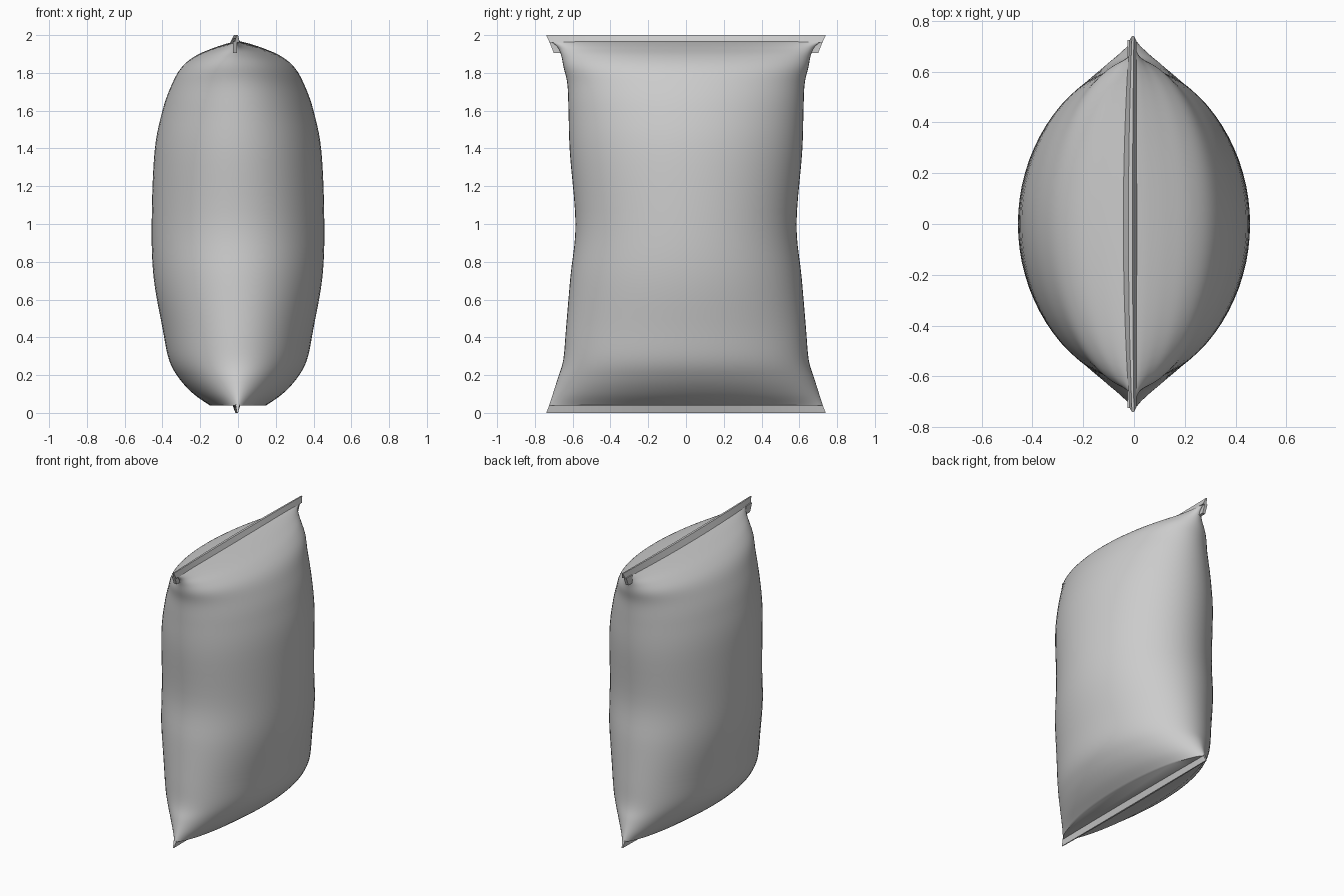
import bpy, bmesh, math

if "Cube" in bpy.data.objects:
    bpy.data.objects.remove(bpy.data.objects["Cube"])

film = bpy.data.materials.new("light grey film")
film.diffuse_color = (0.6, 0.6, 0.6, 1)
film.use_nodes = True
film.node_tree.nodes["Principled BSDF"].inputs["Base Color"].default_value = film.diffuse_color


def finish(name, bm, angle):
    bmesh.ops.recalc_face_normals(bm, faces=bm.faces)
    me = bpy.data.meshes.new(name)
    bm.to_mesh(me)
    bm.free()
    me.materials.append(film)
    ob = bpy.data.objects.new(name, me)
    bpy.context.collection.objects.link(ob)
    bpy.ops.object.select_all(action='DESELECT')
    ob.select_set(True)
    bpy.context.view_layer.objects.active = ob
    bpy.ops.object.shade_smooth_by_angle(angle=math.radians(angle))
    return ob


def catmull(keys, steps):
    out = []
    pts = [keys[0]] + keys + [keys[-1]]
    for i in range(1, len(pts) - 2):
        for s in range(steps):
            t = s / steps
            out.append([0.5 * (2*b + (c-a)*t + (2*a-5*b+4*c-d)*t*t + (3*b-a-3*c+d)*t**3)
                        for a, b, c, d in zip(*pts[i-1:i+3])])
    return out + [list(keys[-1])]


# Pillow body: z, half depth (x), half width (y), edge sharpness
keys = [(0.04, 0.15, 0.725, 0.66), (0.10, 0.235, 0.705, 0.60), (0.18, 0.31, 0.68, 0.55),
        (0.28, 0.365, 0.65, 0.5), (0.45, 0.40, 0.635, 0.5), (0.72, 0.447, 0.612, 0.5),
        (1.0, 0.457, 0.585, 0.5), (1.38, 0.442, 0.615, 0.5), (1.6, 0.40, 0.622, 0.5),
        (1.74, 0.35, 0.628, 0.5), (1.83, 0.298, 0.648, 0.5), (1.89, 0.225, 0.66, 0.54),
        (1.93, 0.135, 0.675, 0.58), (1.955, 0.06, 0.70, 0.62), (1.966, 0.015, 0.72, 0.66)]
N = 72
bm = bmesh.new()
rings = []
for z, d, w, p in catmull(keys, 5):
    ring = []
    for i in range(N):
        a = 2 * math.pi * i / N
        c = math.cos(a)
        ring.append(bm.verts.new((math.copysign(d * abs(c) ** (2 * p), c), w * math.sin(a), z)))
    rings.append(ring)
for r0, r1 in zip(rings, rings[1:]):
    for i in range(N):
        j = (i + 1) % N
        bm.faces.new((r0[i], r0[j], r1[j], r1[i]))
bm.faces.new(rings[0])
bm.faces.new(rings[-1])
finish("pillow_body", bm, 50)


# Crimped seals: wedge strips, slightly bowed along y
def seal(name, section, bow):
    """section: (x, z, half length) points of the strip's profile"""
    bm = bmesh.new()
    rows = []
    for k in range(25):
        t = -1 + k / 12
        rows.append([bm.verts.new((x * (1 - 0.5 * t * t) + bow * (1 - t * t) - 0.3 * abs(bow) * t * t, t * h, z))
                     for x, z, h in section])
    n = len(section)
    for a, b in zip(rows, rows[1:]):
        for i in range(n):
            j = (i + 1) % n
            bm.faces.new((a[i], a[j], b[j], b[i]))
    bm.faces.new(rows[0])
    bm.faces.new(rows[-1])
    finish(name, bm, 30)


seal("top_seal", [(-0.028, 1.96, 0.722), (-0.008, 2.0, 0.74), (0.008, 2.0, 0.74), (0.028, 1.96, 0.722)], -0.014)
seal("bottom_seal", [(-0.022, 0.045, 0.722), (-0.006, 0.0, 0.74), (0.006, 0.0, 0.74), (0.022, 0.045, 0.722)], -0.008)

# Folded tabs hanging from the ends of the top seal
for side, name in ((-1, "front_seal_tab"), (1, "back_seal_tab")):
    bm = bmesh.new()
    outline = [(0.655, 1.905), (0.70, 1.905), (0.724, 1.965), (0.655, 1.965)]
    cols = [[bm.verts.new((x, side * y, z)) for y, z in outline] for x in (-0.026, -0.004)]
    bm.faces.new(cols[0])
    bm.faces.new(cols[1])
    for i in range(4):
        j = (i + 1) % 4
        bm.faces.new((cols[0][i], cols[0][j], cols[1][j], cols[1][i]))
    finish(name, bm, 30)
